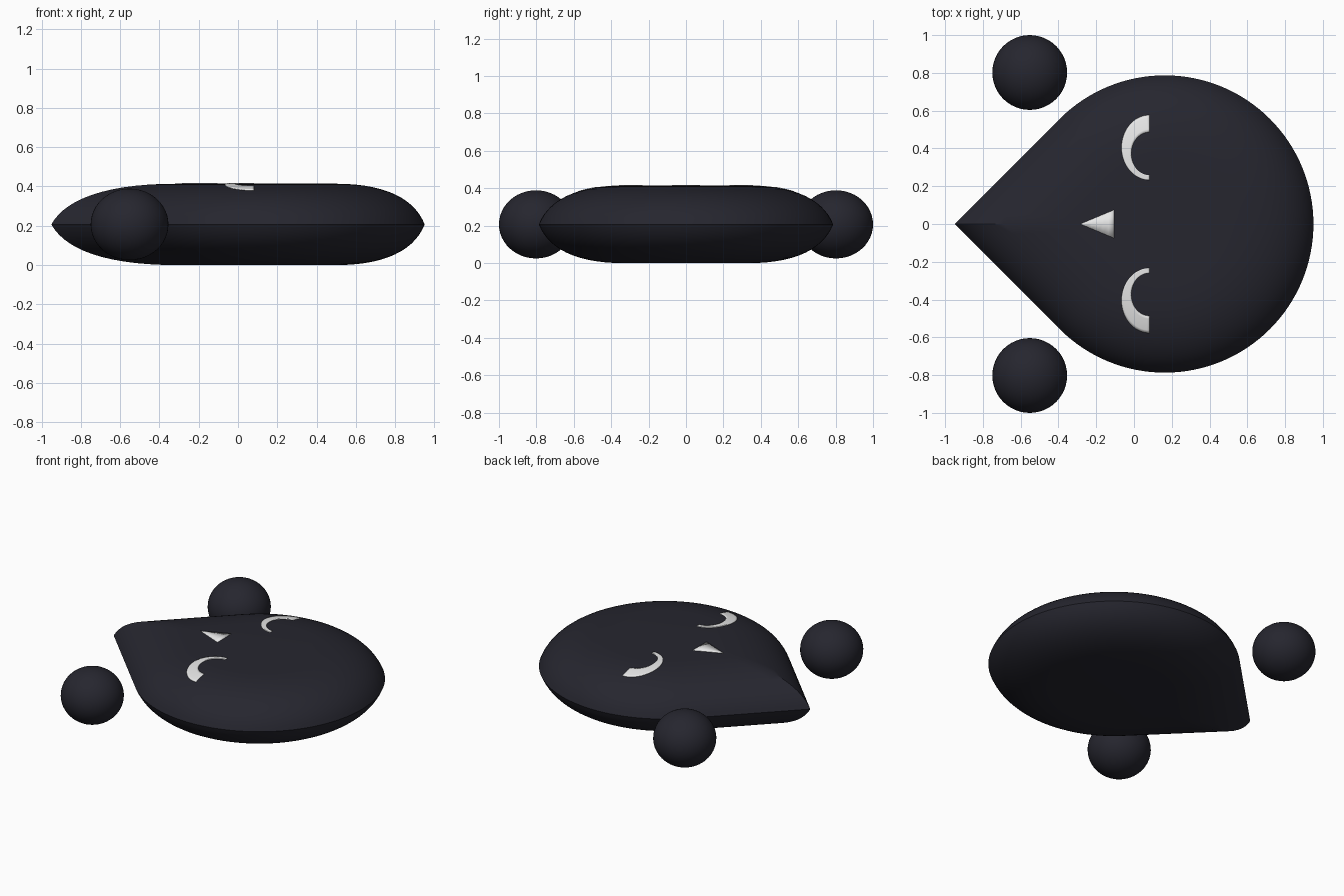
import bpy, bmesh, math

cube = bpy.data.objects.get("Cube")
if cube:
    bpy.data.objects.remove(cube, do_unlink=True)

R = 0.787          # round part of the teardrop
CX = 0.163         # its centre along x
MID = 0.207        # height of the rim
RIM = [(0, 0), (0.05, 0.13), (0.2, MID), (0.45, MID)]   # inset and height of the edge curve


def material(name, colour):
    m = bpy.data.materials.new(name)
    m.use_nodes = True
    m.diffuse_color = (*colour, 1)
    bsdf = m.node_tree.nodes["Principled BSDF"]
    bsdf.inputs["Base Color"].default_value = (*colour, 1)
    bsdf.inputs["Roughness"].default_value = 0.6
    return m


dark = material("dark navy", (0.019, 0.019, 0.028))
white = material("off white", (0.8, 0.8, 0.8))


def finish(bm, name, mat, angle=30):
    bmesh.ops.recalc_face_normals(bm, faces=bm.faces)
    mesh = bpy.data.meshes.new(name)
    bm.to_mesh(mesh)
    bm.free()
    mesh.materials.append(mat)
    ob = bpy.data.objects.new(name, mesh)
    bpy.context.collection.objects.link(ob)
    bpy.ops.object.select_all(action='DESELECT')
    ob.select_set(True)
    bpy.context.view_layer.objects.active = ob
    bpy.ops.object.shade_smooth_by_angle(angle=math.radians(angle))
    return ob


def rim_curve(t):
    """Point on the cubic edge curve: (inset, height)."""
    w = [(1 - t) ** 3, 3 * t * (1 - t) ** 2, 3 * t * t * (1 - t), t ** 3]
    return [sum(k * p[i] for k, p in zip(w, RIM)) for i in (0, 1)]


def surface_z(x, y):
    """Height of the top of the body above a point."""
    dx, dy = x - CX, abs(y)
    reach = (dy - dx) / math.sqrt(2) if -dx > dy else math.hypot(dx, dy)
    inset = R - reach
    lo, hi = 0.0, 1.0
    for _ in range(30):
        t = (lo + hi) / 2
        if rim_curve(t)[0] < inset:
            lo = t
        else:
            hi = t
    return MID + rim_curve(hi)[1]


# Body: teardrop outline, lofted inward to the flat top and bottom
arc = [math.radians(-135 + 270 * i / 96) for i in range(97)]
outline = [(R * math.cos(a), R * math.sin(a)) for a in arc]
tip = -R * math.sqrt(2)
end, start = outline[-1], outline[0]
side = [i / 8 for i in range(1, 8)]
outline += [(end[0] + (tip - end[0]) * k, end[1] * (1 - k)) for k in side]
outline += [(tip, 0)]
outline += [(tip + (start[0] - tip) * k, start[1] * k) for k in side]

bm = bmesh.new()
STEPS = 14
rings = []
for j in range(-STEPS, STEPS + 1):
    inset, height = rim_curve(1 - abs(abs(j) / STEPS - 1))
    s = 1 - inset / R
    z = MID + math.copysign(height, j)
    rings.append([bm.verts.new((CX + x * s, y * s, z)) for x, y in outline])
n = len(outline)
for a, b in zip(rings, rings[1:]):
    for i in range(n):
        k = (i + 1) % n
        bm.faces.new((a[i], a[k], b[k], b[i]))
bm.faces.new(rings[0])
bm.faces.new(rings[-1])
finish(bm, "body", dark)


def plate(name, grid):
    """Thin white plate following the body's top."""
    bm = bmesh.new()
    rows = [[bm.verts.new((x, y, surface_z(x, y) + 0.004)) for x, y in row] for row in grid]
    for a, b in zip(rows, rows[1:]):
        for i in range(len(a) - 1):
            bm.faces.new((a[i], a[i + 1], b[i + 1], b[i]))
    bmesh.ops.remove_doubles(bm, verts=bm.verts, dist=1e-5)
    ob = finish(bm, name, white)
    if ob.data.polygons[0].normal.z < 0:
        ob.data.flip_normals()
    mod = ob.modifiers.new("thickness", 'SOLIDIFY')
    mod.thickness = 0.008
    mod.offset = -1
    return ob


# Closed eyes: crescents between two half ellipses, thicker at the outer end
for label, sgn in (("left", 1), ("right", -1)):
    grid = []
    for i in range(33):
        a = math.pi / 2 + math.pi * i / 32
        c, s = math.cos(a), math.sin(a)
        outer = (0.082 + 0.148 * c, 0.405 + 0.172 * s)
        inner = (0.082 + 0.097 * c, 0.373 + 0.114 * s)
        grid.append([(outer[0] + (inner[0] - outer[0]) * k / 6,
                      sgn * (outer[1] + (inner[1] - outer[1]) * k / 6)) for k in range(7)])
    plate("eye_" + ("back" if sgn > 0 else "front"), grid)

# Nose: triangle pointing to the tip
plate("nose", [[(-0.285 + 0.18 * i / 6, 0.075 * i / 6 * k) for k in (-1, 0, 1)]
               for i in range(7)])

# Side balls, slightly flattened
for label, sgn in (("back", 1), ("front", -1)):
    bm = bmesh.new()
    bmesh.ops.create_uvsphere(bm, u_segments=48, v_segments=24, radius=0.198)
    bmesh.ops.scale(bm, vec=(1, 1, 0.92), verts=bm.verts)
    bmesh.ops.translate(bm, vec=(-0.552, sgn * 0.802, MID), verts=bm.verts)
    finish(bm, "ball_" + label, dark, 60)
